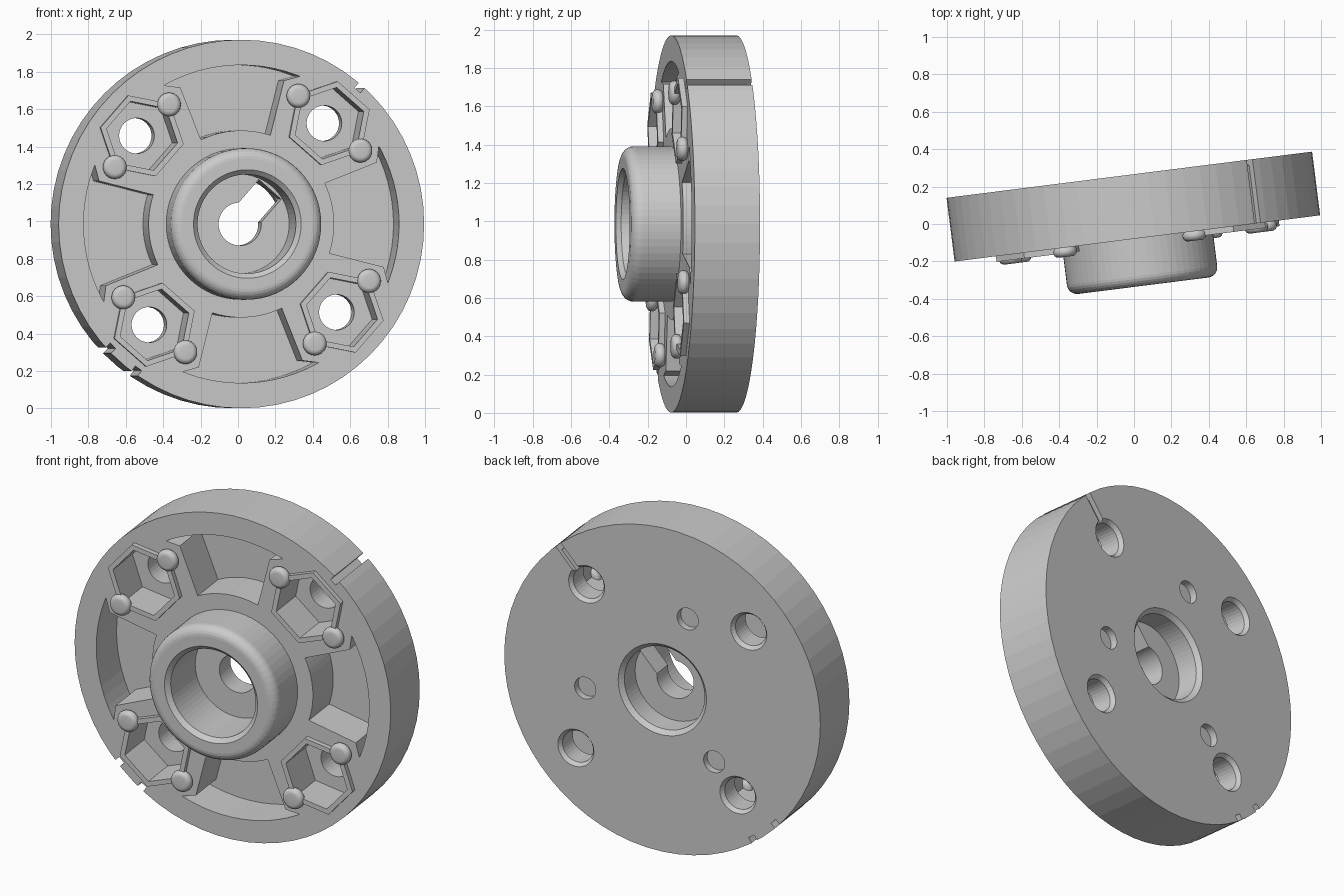
import bpy, bmesh
from math import sin, cos, radians, pi, atan2
from mathutils import Matrix

if "Cube" in bpy.data.objects:
    bpy.data.objects.remove(bpy.data.objects["Cube"])

# Built flat with the front face up at local z = 0, then stood upright at the end
TURN = 3.8                       # whole pattern is turned slightly about the axis
BOSS = [45 + TURN + 90 * k for k in range(4)]
BOSS_R = 0.716


def polar(r, deg):
    return (r * cos(radians(deg)), r * sin(radians(deg)))


def make(name, bm):
    bmesh.ops.recalc_face_normals(bm, faces=bm.faces)
    mesh = bpy.data.meshes.new(name)
    bm.to_mesh(mesh)
    bm.free()
    ob = bpy.data.objects.new(name, mesh)
    bpy.context.collection.objects.link(ob)
    return ob


def lathe(name, profile, seg, centre=(0, 0)):
    """Revolve a closed (radius, height) profile; radius 0 points become poles."""
    bm = bmesh.new()
    rings = []
    for r, w in profile:
        if r == 0:
            rings.append([bm.verts.new((*centre, w))] * seg)
        else:
            rings.append([bm.verts.new((centre[0] + r * cos(2 * pi * i / seg),
                                        centre[1] + r * sin(2 * pi * i / seg), w))
                          for i in range(seg)])
    for a, b in zip(rings, rings[1:] + rings[:1]):
        for i in range(seg):
            j = (i + 1) % seg
            vs = list(dict.fromkeys((a[i], a[j], b[j], b[i])))
            if len(vs) > 2:
                bm.faces.new(vs)
    return make(name, bm)


def prism(name, pts, w0, w1):
    bm = bmesh.new()
    low = [bm.verts.new((x, y, w0)) for x, y in pts]
    top = [bm.verts.new((x, y, w1)) for x, y in pts]
    bm.faces.new(low)
    bm.faces.new(top)
    for i in range(len(pts)):
        j = (i + 1) % len(pts)
        bm.faces.new((low[i], low[j], top[j], top[i]))
    return make(name, bm)


def turned(pts, deg, dx=0.0):
    """Shift points outward by dx, then turn them about the axis."""
    c, s = cos(radians(deg)), sin(radians(deg))
    return [((x + dx) * c - y * s, (x + dx) * s + y * c) for x, y in pts]


def combine(body, tool, operation):
    mod = body.modifiers.new("bool", 'BOOLEAN')
    mod.operation = operation
    mod.solver = 'EXACT'
    mod.object = tool
    bpy.context.view_layer.objects.active = body
    bpy.ops.object.modifier_apply(modifier=mod.name)
    bpy.data.objects.remove(tool, do_unlink=True)


def cut(body, pts, w0, w1):
    combine(body, prism("cutter", pts, w0, w1), 'DIFFERENCE')


def bar(x0, x1, width):
    return [(x0, -width / 2), (x1, -width / 2), (x1, width / 2), (x0, width / 2)]


# Disc, hub, bore and centre web as one turned profile
fillet = [(0.35 + 0.055 * cos(radians(a)), 0.2 + 0.055 * sin(radians(a)))
          for a in range(0, 91, 15)]
profile = ([(0.985, -0.343), (0.985, 0.0), (0.405, 0.0)] + fillet +
           [(0.29, 0.255), (0.265, 0.23), (0.265, -0.06), (0.115, -0.06),
            (0.115, -0.19), (0.25, -0.19), (0.25, -0.318), (0.275, -0.343)])
disc = lathe("hub_disc", profile, 64)

# Keyway through the centre web
cut(disc, turned(bar(0.0, 0.246, 0.16), BOSS[0]), -0.21, -0.04)

# Four flared pockets between the bosses
for k in range(4):
    half = [(0.28, 0.75), (0.366, 0.767)]
    pts = [polar(0.5, a) for a in range(-22, 23, 4)]
    pts += [(y, x) for x, y in half]
    pts += [polar(0.85, a) for a in range(24, -25, -4)]
    pts += [(y, -x) for x, y in reversed(half)]
    cut(disc, turned(pts, TURN + 90 * k), -0.24, 0.02)

# Raised hexagonal nut sockets with through holes, countersunk at the back
for ang in BOSS:
    outer = [polar(0.228, 90 + 60 * i) for i in range(6)]
    inner = [polar(0.195, 90 + 60 * i) for i in range(6)]
    combine(disc, prism("rim", turned(outer, ang, BOSS_R), -0.05, 0.03), 'UNION')
    cut(disc, turned(inner, ang, BOSS_R), -0.2, 0.06)
    hole = [(0, -0.1), (0.095, -0.1), (0.095, -0.32), (0.118, -0.35), (0, -0.35)]
    combine(disc, lathe("hole", hole, 32, polar(BOSS_R, ang)), 'DIFFERENCE')

# Three shallow blind holes on the back
for k in range(3):
    blind = [(0, -0.3), (0.066, -0.3), (0.066, -0.36), (0, -0.36)]
    combine(disc, lathe("hole", blind, 32, polar(0.49, BOSS[2] + 120 * k)), 'DIFFERENCE')

# Rim notches and the back groove leading to one hole
for ang in (BOSS[0], BOSS[2] - 5.5, BOSS[2] + 5.5):
    cut(disc, turned(bar(0.95, 1.05, 0.042), ang), -0.4, 0.05)
cut(disc, turned(bar(BOSS_R + 0.05, 1.05, 0.042), BOSS[0]), -0.4, -0.315)

# Rounded buttons on two opposite corners of every socket
parts = [disc]
for ang in BOSS:
    for side in (-1, 1):
        x, y = turned([(0, side * 0.222)], ang, BOSS_R)[0]
        edge = [(0.036 + 0.028 * cos(radians(a)), 0.022 + 0.028 * sin(radians(a)))
                for a in range(-90, 91, 18)]
        button = lathe("socket_button", [(0, -0.006)] + edge + [(0, 0.05)], 24, (x, y))
        button.data.shade_smooth()
        parts.append(button)

# Stand upright, facing front and turned a little about the vertical
stand = (Matrix.Translation((0.018, -0.077, 0.986)) @
         Matrix.Rotation(radians(7.2), 4, 'Z') @ Matrix.Rotation(radians(90), 4, 'X'))
for ob in parts:
    ob.data.transform(stand)
